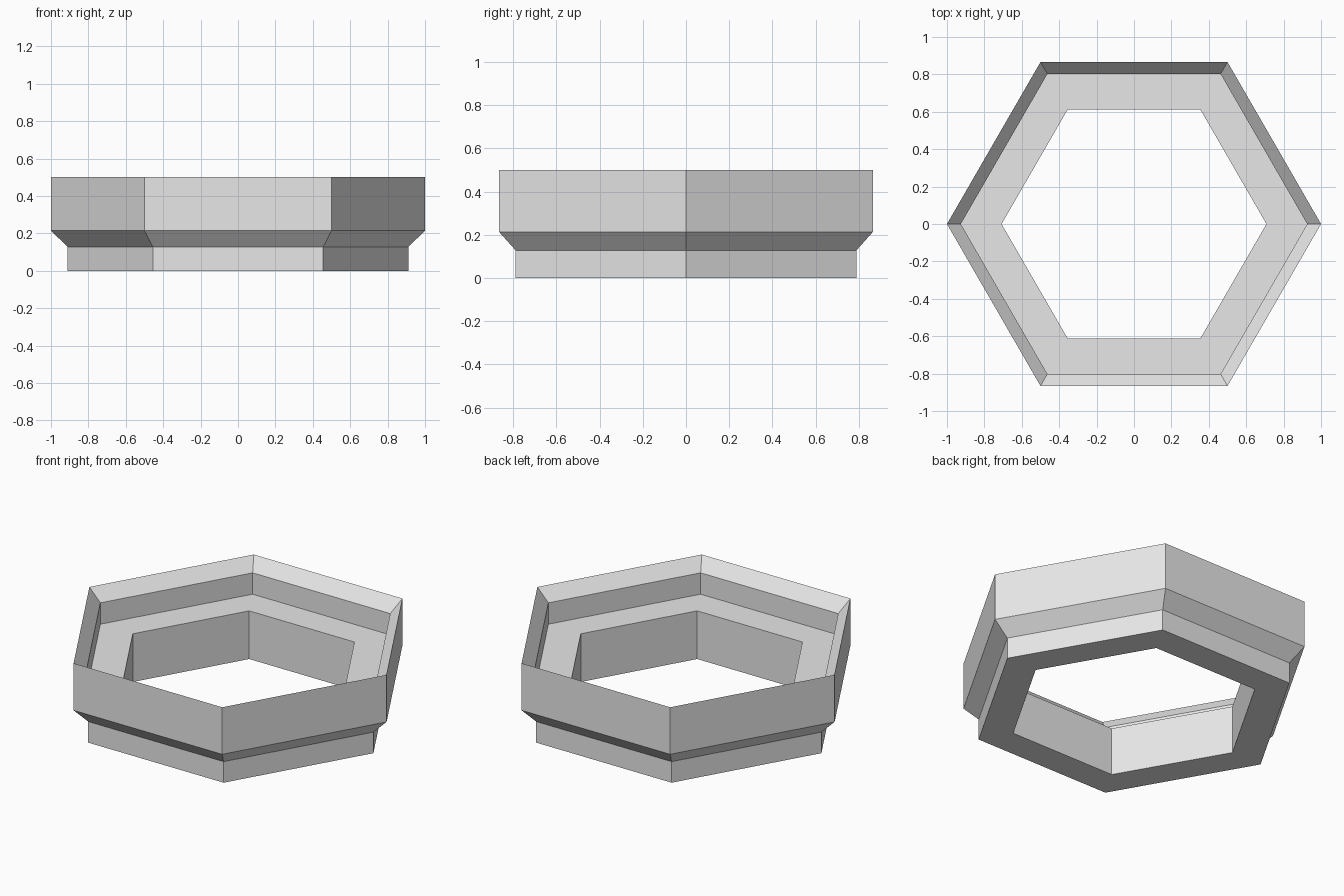
import bpy
import bmesh
from math import cos, sin, tau

SIDES = 6

# Remove the default cube
cube = bpy.data.objects.get("Cube")
if cube:
    bpy.data.objects.remove(cube, do_unlink=True)

# Plain grey material
grey = bpy.data.materials.new("light_grey")
grey.use_nodes = True
colour = (0.8, 0.8, 0.8, 1.0)
grey.diffuse_color = colour
grey.node_tree.nodes["Principled BSDF"].inputs["Base Color"].default_value = colour


def lathe_ring(name, profile, sides, material):
    """Sweep a closed (radius, height) profile around z into a faceted ring."""
    bm = bmesh.new()
    loops = [[bm.verts.new((r * cos(tau * i / sides), r * sin(tau * i / sides), z))
              for r, z in profile] for i in range(sides)]
    count = len(profile)
    for i in range(sides):
        a, b = loops[i], loops[(i + 1) % sides]
        for j in range(count):
            k = (j + 1) % count
            bm.faces.new((a[j], b[j], b[k], a[k]))
    bmesh.ops.recalc_face_normals(bm, faces=bm.faces)
    mesh = bpy.data.meshes.new(name)
    bm.to_mesh(mesh)
    bm.free()
    mesh.materials.append(material)
    obj = bpy.data.objects.new(name, mesh)
    bpy.context.collection.objects.link(obj)
    return obj


# Cross-section: foot, flared underside, outer wall, sloped rim, ledge, hole
profile = [
    (0.708, 0.0),
    (0.911, 0.0),
    (0.911, 0.128),
    (1.0, 0.214),
    (1.0, 0.5),
    (0.926, 0.423),
    (0.926, 0.293),
    (0.708, 0.293),
]
lathe_ring("hexagonal_ring", profile, SIDES, grey)
